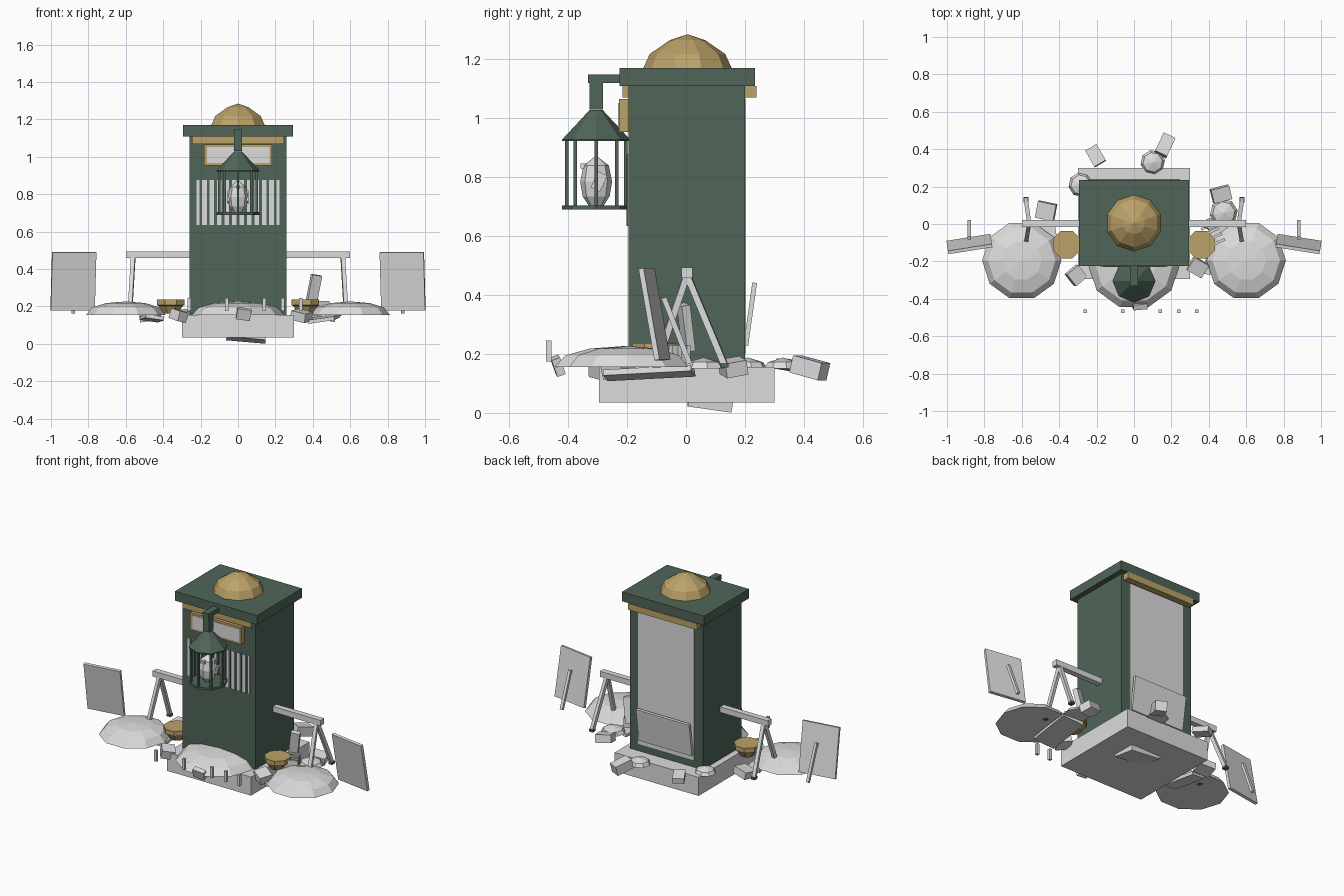
import bpy, math
from mathutils import Vector, Matrix, Euler


def material(name, rgb):
    m = bpy.data.materials.new(name)
    m.diffuse_color = (*rgb, 1)
    return m


GREEN = material("dark green paint", (0.08, 0.13, 0.098))
GOLD = material("dull gold", (0.5, 0.36, 0.14))
GREY = material("pale grey", (0.72, 0.72, 0.72))


def make(name, verts, faces, mat):
    me = bpy.data.meshes.new(name)
    me.from_pydata([tuple(v) for v in verts], [], faces)
    me.materials.append(mat)
    ob = bpy.data.objects.new(name, me)
    bpy.context.collection.objects.link(ob)
    return ob


def box(name, c, s, mat, rot=(0, 0, 0), basis=None):
    m = basis or Euler([math.radians(a) for a in rot]).to_matrix()
    vs = [Vector(c) + m @ Vector((x * s[0] / 2, y * s[1] / 2, z * s[2] / 2))
          for z in (-1, 1) for x, y in ((-1, -1), (1, -1), (1, 1), (-1, 1))]
    fs = [(3, 2, 1, 0), (4, 5, 6, 7)] + [(i, (i + 1) % 4, (i + 1) % 4 + 4, i + 4) for i in range(4)]
    return make(name, vs, fs, mat)


def span(name, lo, hi, mat):
    """Box between two opposite corners."""
    lo, hi = Vector(lo), Vector(hi)
    return box(name, (lo + hi) / 2, hi - lo, mat)


def beam(name, a, b, w, mat):
    """Square bar between two points."""
    a, b = Vector(a), Vector(b)
    q = (b - a).to_track_quat('Z', 'Y').to_matrix()
    return box(name, (a + b) / 2, (w, w, (b - a).length), mat, basis=q)


def lathe(name, c, prof, n, mat, turn=0.0):
    """Revolve (radius, z) rings, capped at both ends; radius 0 makes a point."""
    vs, fs, rings = [], [], []
    for r, z in prof:
        k = 1 if r == 0 else n
        rings.append([len(vs) + i for i in range(k)])
        for i in range(k):
            a = math.radians(turn) + 2 * math.pi * i / n
            vs.append((c[0] + r * math.cos(a), c[1] + r * math.sin(a), z))
    for lo, hi in zip(rings, rings[1:]):
        for i in range(n):
            j = (i + 1) % n
            if len(lo) == 1:
                fs.append((lo[0], hi[j], hi[i]))
            elif len(hi) == 1:
                fs.append((lo[i], lo[j], hi[0]))
            else:
                fs.append((lo[i], lo[j], hi[j], hi[i]))
    if len(rings[0]) > 1:
        fs.append(tuple(reversed(rings[0])))
    if len(rings[-1]) > 1:
        fs.append(tuple(rings[-1]))
    return make(name, vs, fs, mat)


# plinth with a tilted block poking out underneath
span("plinth", (-0.3, -0.295, 0.035), (0.3, 0.3, 0.155), GREY)
box("buried_block", (0.045, 0.085, 0.055), (0.21, 0.15, 0.07), GREY, (-8, 5, 0))

# tower, roof and gold dome
span("tower", (-0.26, -0.195, 0.15), (0.26, 0.2, 1.11), GREEN)
span("roof_slab", (-0.293, -0.225, 1.11), (0.293, 0.235, 1.17), GREEN)
lathe("roof_dome", (0, 0.005), [(0.15, 1.17), (0.128, 1.218), (0.06, 1.265), (0, 1.285)], 10, GOLD, 18)
span("front_trim", (-0.245, -0.215, 1.07), (0.245, -0.195, 1.11), GOLD)
span("back_trim", (-0.245, 0.2, 1.07), (0.245, 0.24, 1.11), GOLD)
span("back_panel", (-0.2, 0.19, 0.2), (0.2, 0.202, 1.065), GREY)

# framed sign above the window
span("sign_frame", (-0.182, -0.228, 0.953), (0.182, -0.195, 1.065), GOLD)
span("sign_face", (-0.165, -0.231, 0.967), (0.168, -0.227, 1.052), GREY)

# barred window
span("window_panel", (-0.222, -0.198, 0.635), (0.222, -0.19, 0.877), GREY)
for i in range(11):
    x = -0.2 + 0.04 * i
    span("window_bar", (x - 0.007, -0.202, 0.635), (x + 0.007, -0.196, 0.877), GREEN)

# hanging cage lantern
LC = (0, -0.305)
span("lantern_arm", (-0.022, -0.332, 1.12), (0.022, -0.22, 1.148), GREEN)
span("lantern_hanger", (-0.022, -0.328, 1.03), (0.022, -0.282, 1.12), GREEN)
lathe("lantern_roof", LC, [(0.115, 0.922), (0.115, 0.928), (0.022, 1.028)], 8, GREEN)
lathe("lantern_floor", LC, [(0.115, 0.69), (0.115, 0.704)], 8, GREEN)
for i in range(8):
    a = math.pi * i / 4
    x, y = 0.1 * math.cos(a), LC[1] + 0.1 * math.sin(a)
    beam("lantern_bar", (x, y, 0.7), (x, y, 0.925), 0.012, GREEN)

# small bird perched inside
lathe("bird_body", LC, [(0.025, 0.703), (0.046, 0.735), (0.054, 0.785), (0.043, 0.84), (0, 0.873)], 8, GREY)
box("bird_beak", (0, -0.348, 0.838), (0.018, 0.02, 0.018), GREY)
for s in (-1, 1):
    box("bird_wing", (s * 0.05, -0.295, 0.785), (0.012, 0.035, 0.06), GREY, (-25, 0, 0))


# low mounds
def mound(name, x, y, r):
    lathe(name, (x, y), [(r, 0.155), (0.85 * r, 0.195), (0.5 * r, 0.218), (0, 0.227)], 10, GREY)


mound("front_mound", 0, -0.21, 0.247)

for s in (-1, 1):
    mound("side_mound", s * 0.6, -0.195, 0.212)
    # gold bowls
    lathe("bowl", (s * 0.36, -0.11), [(0.045, 0.163), (0.07, 0.203), (0.08, 0.207), (0.08, 0.238)],
          8, GOLD, 22.5)
    # side beam on a pair of splayed legs
    span("side_beam", (min(s * 0.26, s * 0.6), -0.015, 0.458), (max(s * 0.26, s * 0.6), 0.022, 0.494), GREY)
    for y in (-0.1, 0.13):
        beam("trestle_leg", (s * 0.56, 0.003, 0.47), (s * 0.578, y, 0.165), 0.022, GREY)
        box("trestle_foot", (s * 0.578, y, 0.162), (0.026, 0.03, 0.016), GREEN)
    # leaning boards with a prop
    box("board", (s * 0.88, -0.107, 0.335), (0.238, 0.018, 0.315), GREY, (10, 0, -s * 9))
    beam("board_prop", (s * 0.88, -0.075, 0.39), (s * 0.88, 0.012, 0.167), 0.018, GREY)

# plate leaning behind the tower
box("back_plate", (0, 0.218, 0.335), (0.38, 0.016, 0.215), GREY, (-8, 0, 0))

# little stakes along the front
for x in (-0.26, -0.06, 0.14, 0.24, 0.335):
    span("stake", (x - 0.009, -0.475, 0.175), (x + 0.009, -0.457, 0.245), GREY)

# scattered rubble blocks: centre, size, rotation
for c, s, r in (((-0.205, 0.365, 0.16), (0.07, 0.1, 0.035), (-8, 0, 30)),
                ((0.165, 0.42, 0.153), (0.07, 0.11, 0.06), (-14, 0, -25)),
                ((0.465, 0.16, 0.155), (0.1, 0.075, 0.05), (10, 8, 15)),
                ((-0.47, 0.07, 0.15), (0.1, 0.09, 0.045), (8, -8, -12)),
                ((-0.31, -0.275, 0.15), (0.08, 0.08, 0.055), (12, 10, 40)),
                ((0.34, -0.23, 0.15), (0.09, 0.08, 0.05), (8, 12, -30)),
                ((0.03, -0.435, 0.16), (0.075, 0.03, 0.06), (20, 8, 5)),
                ((0.46, -0.125, 0.135), (0.14, 0.3, 0.02), (3, -8, -6)),
                ((-0.46, -0.1, 0.137), (0.1, 0.22, 0.02), (-3, 8, 8)),
                ((0.405, 0.0, 0.29), (0.055, 0.03, 0.16), (10, 8, 20))):
    box("rubble_block", c, s, GREY, r)

# rounded stones
for x, y, r in ((0.1, 0.33, 0.066), (-0.285, 0.21, 0.066), (0.48, 0.06, 0.075)):
    lathe("stone", (x, y), [(r, 0.15), (0.8 * r, 0.172), (0, 0.188)], 8, GREY, 10)

# fallen slats beside the tower
for i in range(4):
    box("slat", (0.4 + 0.015 * i, -0.01 - 0.03 * i, 0.2), (0.09, 0.014, 0.06), GREY, (0, 0, 25))
